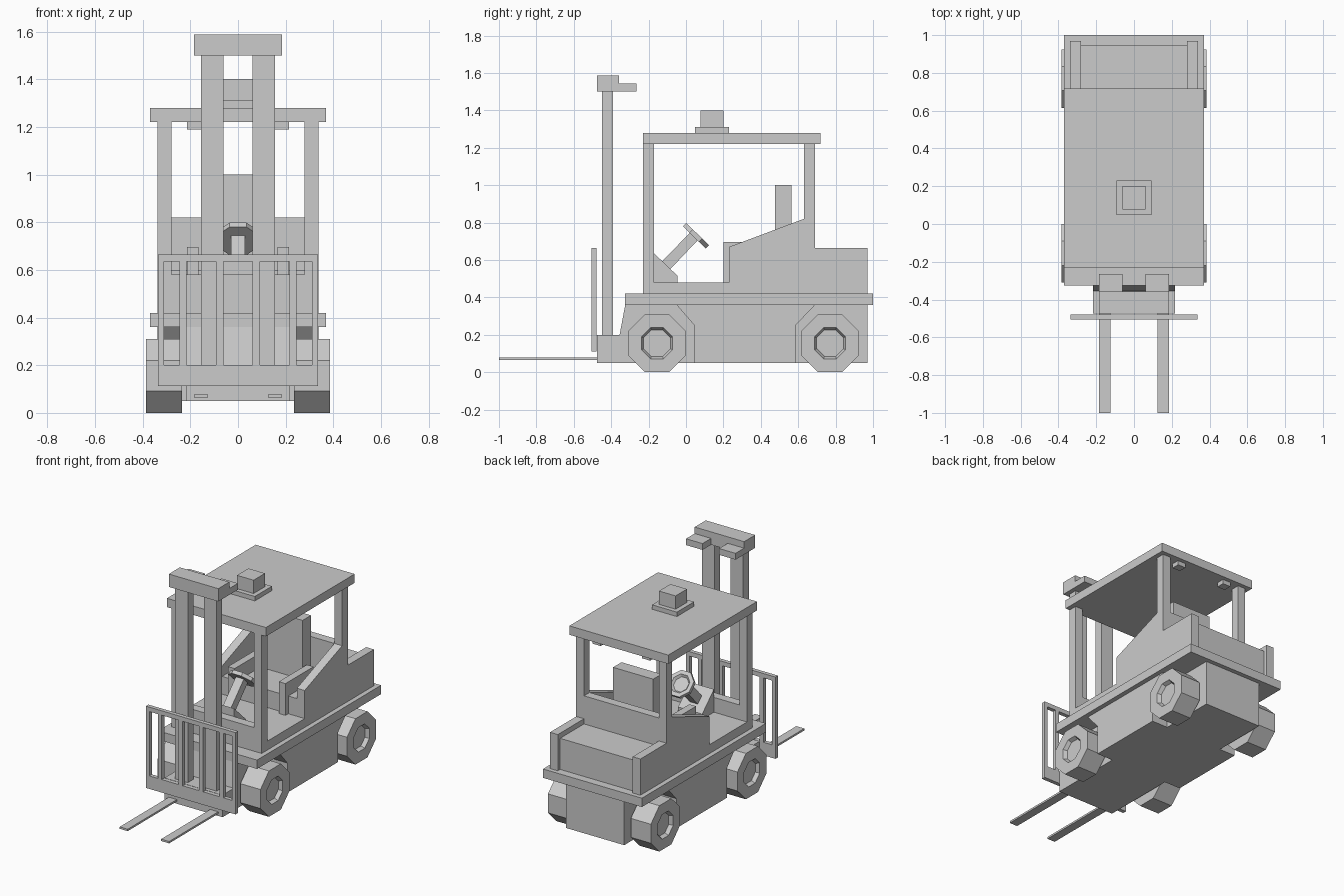
import bpy, bmesh, math
from mathutils import Vector, Matrix

if "Cube" in bpy.data.objects:
    bpy.data.objects.remove(bpy.data.objects["Cube"])


def finish(name, bm):
    bmesh.ops.recalc_face_normals(bm, faces=bm.faces[:])
    me = bpy.data.meshes.new(name)
    bm.to_mesh(me)
    bm.free()
    ob = bpy.data.objects.new(name, me)
    bpy.context.collection.objects.link(ob)
    return ob


def mirror_x(ob):
    mod = ob.modifiers.new("mirror", 'MIRROR')
    mod.use_mirror_merge = False
    return ob


def prism(name, profile, x0, x1, mirror=False):
    """Extrude a (y, z) profile from x0 to x1."""
    bm = bmesh.new()
    face = bm.faces.new([bm.verts.new((x0, y, z)) for y, z in profile])
    ext = bmesh.ops.extrude_face_region(bm, geom=[face])
    moved = [v for v in ext["geom"] if isinstance(v, bmesh.types.BMVert)]
    bmesh.ops.translate(bm, verts=moved, vec=(x1 - x0, 0, 0))
    ob = finish(name, bm)
    return mirror_x(ob) if mirror else ob


def box(name, x0, x1, y0, y1, z0, z1, mirror=False):
    return prism(name, [(y0, z0), (y1, z0), (y1, z1), (y0, z1)], x0, x1, mirror)


def octagon(name, center, axis, apothem, inner, depth, dish):
    """Eight-sided disc with a dished face towards the axis direction."""
    bm = bmesh.new()
    r = apothem / math.cos(math.pi / 8)
    bmesh.ops.create_cone(bm, cap_ends=True, segments=8, radius1=r, radius2=r,
                          depth=depth, matrix=Matrix.Rotation(math.pi / 8, 4, 'Z'))
    bm.normal_update()
    cap = [max(bm.faces, key=lambda f: f.calc_center_median().z)]
    bmesh.ops.inset_individual(bm, faces=cap, thickness=apothem - inner, use_even_offset=True)
    bmesh.ops.inset_individual(bm, faces=cap, thickness=0.012, depth=-dish, use_even_offset=True)
    rot = Vector(axis).to_track_quat('Z', 'Y').to_matrix().to_4x4()
    bm.transform(Matrix.Translation(center) @ rot)
    return finish(name, bm)


# Chassis, side skirts with wheel arches, deck
prism("chassis", [(-0.475, 0.05), (0.97, 0.05), (0.97, 0.36), (-0.325, 0.36),
                  (-0.355, 0.2), (-0.475, 0.2)], -0.217, 0.217)
prism("side_skirts", [(0.045, 0.05), (0.585, 0.05), (0.585, 0.25), (0.69, 0.36),
                      (-0.05, 0.36), (0.045, 0.25)], 0.217, 0.338, True)
box("deck", -0.37, 0.37, -0.325, 1.0, 0.36, 0.42)

# Wheels
for label, y in (("front", -0.155), ("rear", 0.77)):
    for side, s in (("left", -1), ("right", 1)):
        octagon(f"{label}_{side}_wheel", (s * 0.31, y, 0.157), (s, 0, 0),
                0.155, 0.083, 0.15, 0.025)

# Cab sides with sill, pillars and sloped rear flank
prism("cab_sides", [(-0.23, 0.42), (0.97, 0.42), (0.97, 0.665), (0.69, 0.665),
                    (0.69, 1.22), (0.63, 1.22), (0.63, 0.82), (0.23, 0.67),
                    (0.23, 0.48), (-0.17, 0.48), (-0.17, 1.22), (-0.23, 1.22)],
      0.28, 0.338, True)

# Cab interior: floor, front panel, seat base, rear wall and hood in one profile
prism("cab_body", [(-0.23, 0.42), (0.945, 0.42), (0.945, 0.63), (0.69, 0.63),
                   (0.69, 0.82), (0.63, 0.82), (0.63, 0.6), (0.23, 0.6),
                   (0.23, 0.48), (-0.17, 0.48), (-0.17, 0.58), (-0.23, 0.58)],
      -0.28, 0.28)
box("seat_back", -0.15, 0.15, 0.475, 0.565, 0.6, 1.0)
box("seat_arms", 0.165, 0.215, 0.2, 0.5, 0.48, 0.695, True)

# Dashboard and steering
prism("dashboard", [(-0.17, 0.48), (-0.045, 0.48), (-0.045, 0.515), (-0.17, 0.635)],
      -0.09, 0.09)
prism("steering_column", [(-0.13, 0.59), (-0.085, 0.55), (0.062, 0.705), (0.02, 0.745)],
      -0.03, 0.03)
octagon("steering_wheel", (0, 0.053, 0.73), (0, 0.7, 0.714), 0.085, 0.06, 0.025, 0.015)

# Roof, beacon and rear lamps
box("roof", -0.37, 0.37, -0.23, 0.718, 1.22, 1.28)
box("beacon_base", -0.093, 0.093, 0.047, 0.23, 1.28, 1.31)
box("beacon", -0.062, 0.062, 0.078, 0.2, 1.31, 1.4)
box("rear_lamps", 0.155, 0.215, 0.635, 0.69, 1.19, 1.22, True)

# Mast
box("mast_rails", 0.06, 0.155, -0.45, -0.39, 0.2, 1.5, True)
box("mast_head", -0.185, 0.185, -0.475, -0.357, 1.5, 1.587)
box("mast_lamps", 0.062, 0.185, -0.357, -0.265, 1.5, 1.543, True)

# Load guard and forks
box("guard_bottom", -0.335, 0.335, -0.505, -0.478, 0.112, 0.2)
box("guard_top", -0.335, 0.335, -0.505, -0.478, 0.635, 0.665)
for i, (a, b) in enumerate(((0.06, 0.093), (0.217, 0.245), (0.31, 0.335))):
    box(f"guard_bars_{i + 1}", a, b, -0.505, -0.478, 0.2, 0.635, True)
box("forks", 0.125, 0.185, -1.0, -0.475, 0.065, 0.078, True)

# Rest the tyres exactly on the ground
for ob in bpy.data.objects:
    if ob.name.endswith("_wheel") and ob.name != "steering_wheel":
        ob.location.z = -0.002
